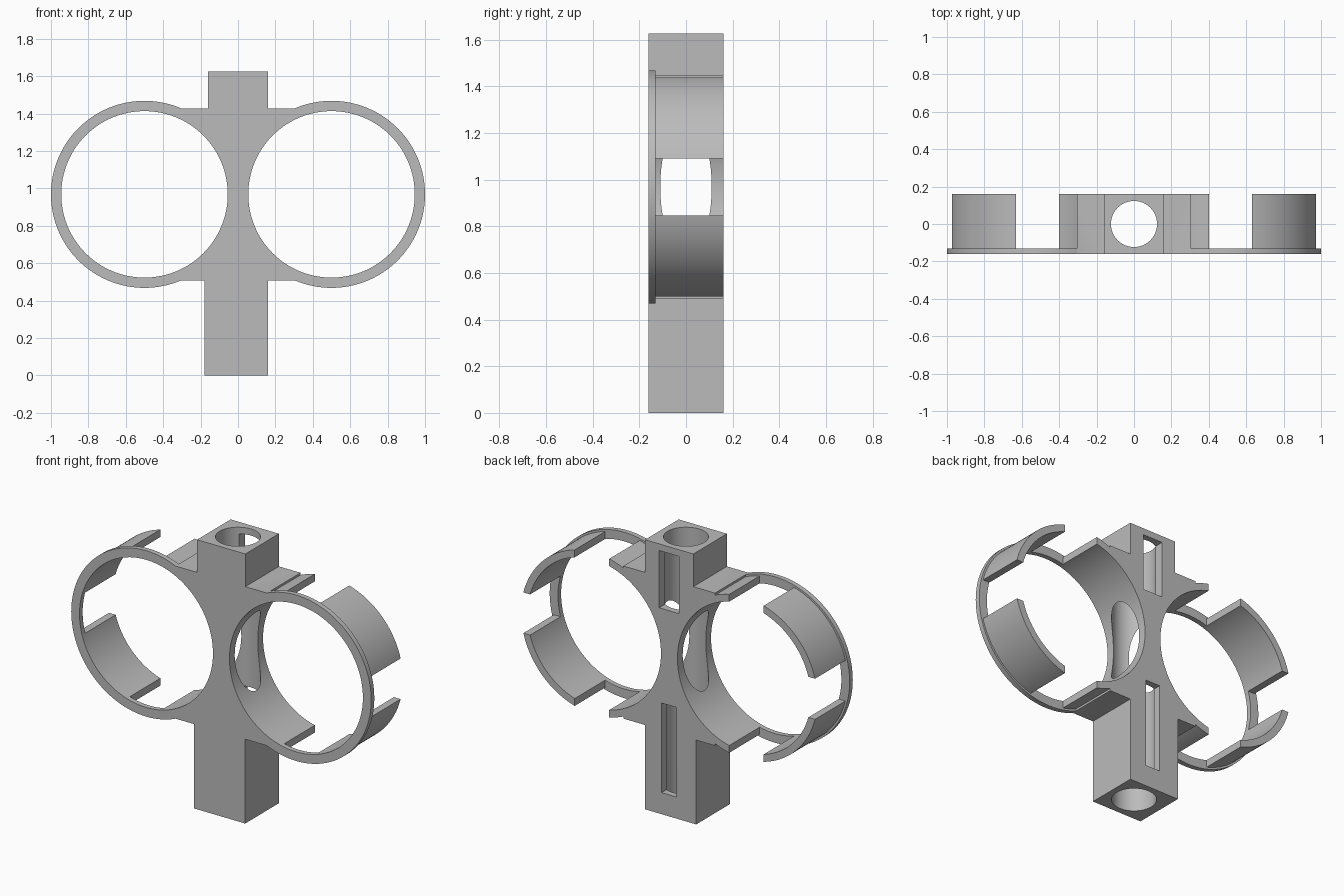
import bpy
import math

if "Cube" in bpy.data.objects:
    bpy.data.objects.remove(bpy.data.objects["Cube"], do_unlink=True)

FRONT, BACK = -0.16, 0.16      # depth of the holder
FLANGE_BACK = -0.13            # rear of the thin front flange
RING_X, RING_Z = 0.5, 0.968    # ring centres
FAR = 0.4                      # overshoot for cutters

grey = bpy.data.materials.new("plain_grey")
grey.use_nodes = True
colour = (0.5, 0.5, 0.5, 1)
grey.diffuse_color = colour
grey.node_tree.nodes["Principled BSDF"].inputs["Base Color"].default_value = colour


def box(name, x0, x1, y0, y1, z0, z1):
    bpy.ops.mesh.primitive_cube_add(size=1, location=((x0 + x1) / 2, (y0 + y1) / 2, (z0 + z1) / 2))
    ob = bpy.context.object
    ob.name = name
    ob.scale = (x1 - x0, y1 - y0, z1 - z0)
    bpy.ops.object.transform_apply(location=True, rotation=True, scale=True)
    return ob


def disc(name, x, radius, y0, y1):
    bpy.ops.mesh.primitive_cylinder_add(vertices=128, radius=radius, depth=y1 - y0,
                                        location=(x, (y0 + y1) / 2, RING_Z),
                                        rotation=(math.pi / 2, 0, 0))
    ob = bpy.context.object
    ob.name = name
    bpy.ops.object.transform_apply(location=True, rotation=True, scale=True)
    return ob


def combine(target, other, operation):
    mod = target.modifiers.new(operation.lower(), "BOOLEAN")
    mod.operation = operation
    mod.solver = "EXACT"
    mod.object = other
    bpy.context.view_layer.objects.active = target
    bpy.ops.object.modifier_apply(modifier=mod.name)
    bpy.data.objects.remove(other, do_unlink=True)


# Central post and the web joining the rings
body = box("double_ring_holder", -0.305, 0.305, FRONT, BACK, 0.508, 1.428)
combine(body, box("upper_post", -0.161, 0.161, FRONT, BACK, 1.2, 1.625), "UNION")
combine(body, box("lower_post", -0.18, 0.16, FRONT, BACK, 0, 0.7), "UNION")

# Rings: thin front flange with a slightly narrower tube behind
for side in (-1, 1):
    combine(body, disc("tube", side * RING_X, 0.488, FRONT + 0.01, BACK), "UNION")
    combine(body, disc("flange", side * RING_X, 0.5, FRONT, FLANGE_BACK), "UNION")
for side in (-1, 1):
    combine(body, disc("ring_hole", side * RING_X, 0.445, -FAR, FAR), "DIFFERENCE")

# Gaps that split each tube into claws
for side in (-1, 1):
    x0, x1 = sorted((side * 0.4, side * 0.63))
    combine(body, box("top_bottom_gap", x0, x1, FLANGE_BACK, FAR, 0.3, 1.7), "DIFFERENCE")
    x0, x1 = sorted((side * 0.7, side * 1.2))
    combine(body, box("side_gap", x0, x1, FLANGE_BACK, FAR, 0.845, 1.09), "DIFFERENCE")

# Vertical bore through the post
bpy.ops.mesh.primitive_cylinder_add(vertices=96, radius=0.123, depth=3, location=(0, 0, 0.8))
combine(body, bpy.context.object, "DIFFERENCE")

# Slots in the back of the post, opening into the bore
combine(body, box("upper_slot", -0.067, 0.067, 0, FAR, 1.24, 1.585), "DIFFERENCE")
combine(body, box("lower_slot", -0.05, 0.05, 0, FAR, 0.13, 0.67), "DIFFERENCE")

body.data.materials.clear()
body.data.materials.append(grey)
bpy.ops.object.select_all(action="DESELECT")
body.select_set(True)
bpy.context.view_layer.objects.active = body
bpy.ops.object.shade_smooth_by_angle(angle=math.radians(30))
